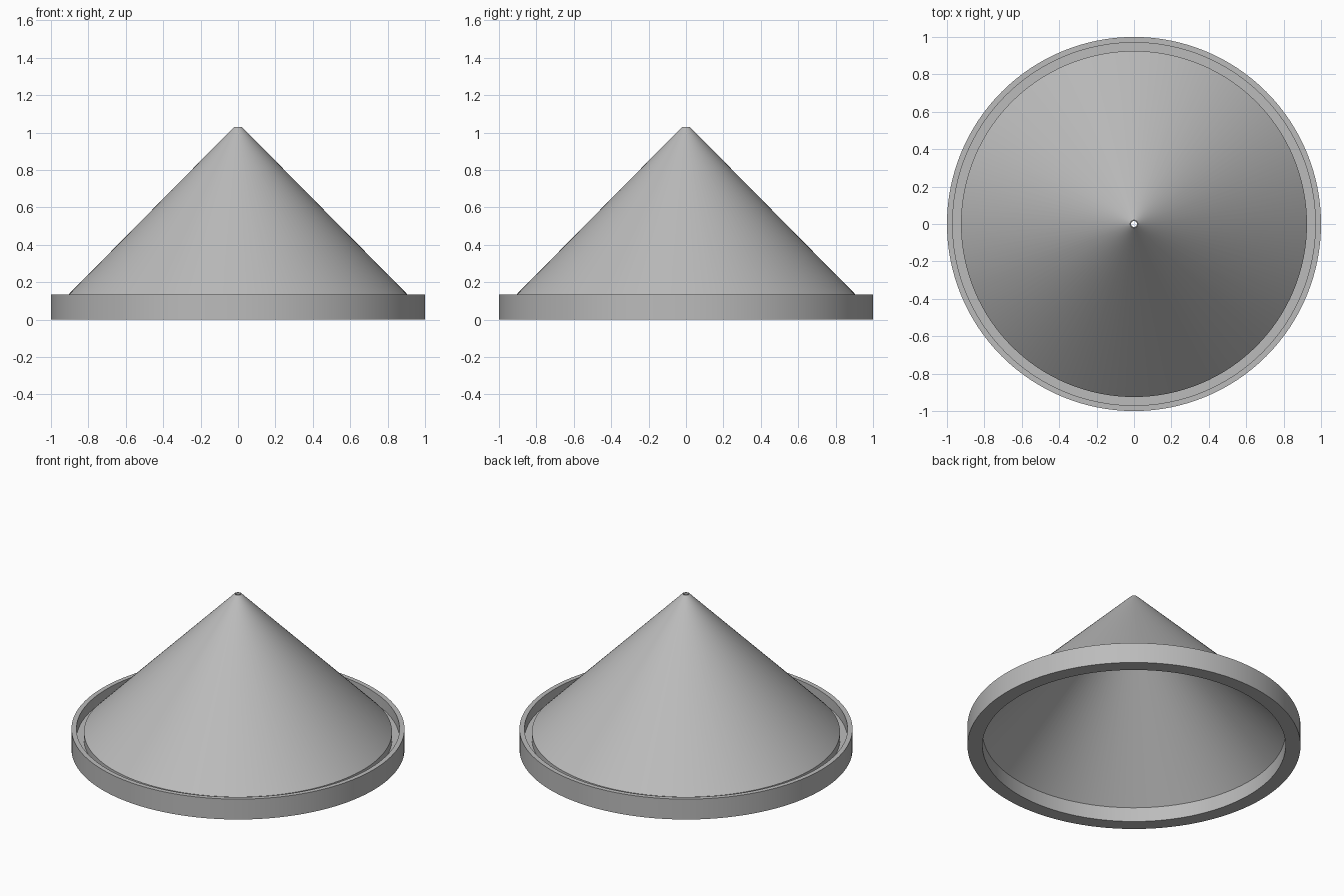
import bpy
import bmesh
from math import cos, sin, tau, radians

cube = bpy.data.objects.get("Cube")
if cube:
    bpy.data.objects.remove(cube, do_unlink=True)

SIDES = 128

grey = bpy.data.materials.new("plain_grey")
grey.use_nodes = True
colour = (0.5, 0.5, 0.5, 1)
grey.diffuse_color = colour
grey.node_tree.nodes["Principled BSDF"].inputs["Base Color"].default_value = colour


def lathe(name, profile):
    """Revolve a closed (radius, height) profile around z."""
    bm = bmesh.new()
    rings = [[bm.verts.new((r * cos(tau * i / SIDES), r * sin(tau * i / SIDES), z))
              for i in range(SIDES)] for r, z in profile]
    for k, ring in enumerate(rings):
        above = rings[(k + 1) % len(rings)]
        for i in range(SIDES):
            j = (i + 1) % SIDES
            bm.faces.new((ring[i], ring[j], above[j], above[i]))
    bmesh.ops.recalc_face_normals(bm, faces=bm.faces)
    mesh = bpy.data.meshes.new(name)
    bm.to_mesh(mesh)
    bm.free()
    mesh.materials.append(grey)
    obj = bpy.data.objects.new(name, mesh)
    bpy.context.collection.objects.link(obj)
    bpy.ops.object.select_all(action="DESELECT")
    obj.select_set(True)
    bpy.context.view_layer.objects.active = obj
    bpy.ops.object.shade_smooth_by_angle(angle=radians(30))
    return obj


# Hollow cone with a pinhole tip, joined to a rim with an open groove
lathe("funnel_cone_and_rim", [
    (0.91, 0), (1, 0),                      # underside
    (1, 0.135), (0.97, 0.135),              # outer lip
    (0.97, 0.065), (0.925, 0.065),          # groove floor
    (0.925, 0.115), (0.021, 1.03),          # outer cone
    (0.016, 1.03), (0.016, 0.995),          # pinhole
    (0.91, 0.095),                          # inner cone
])
